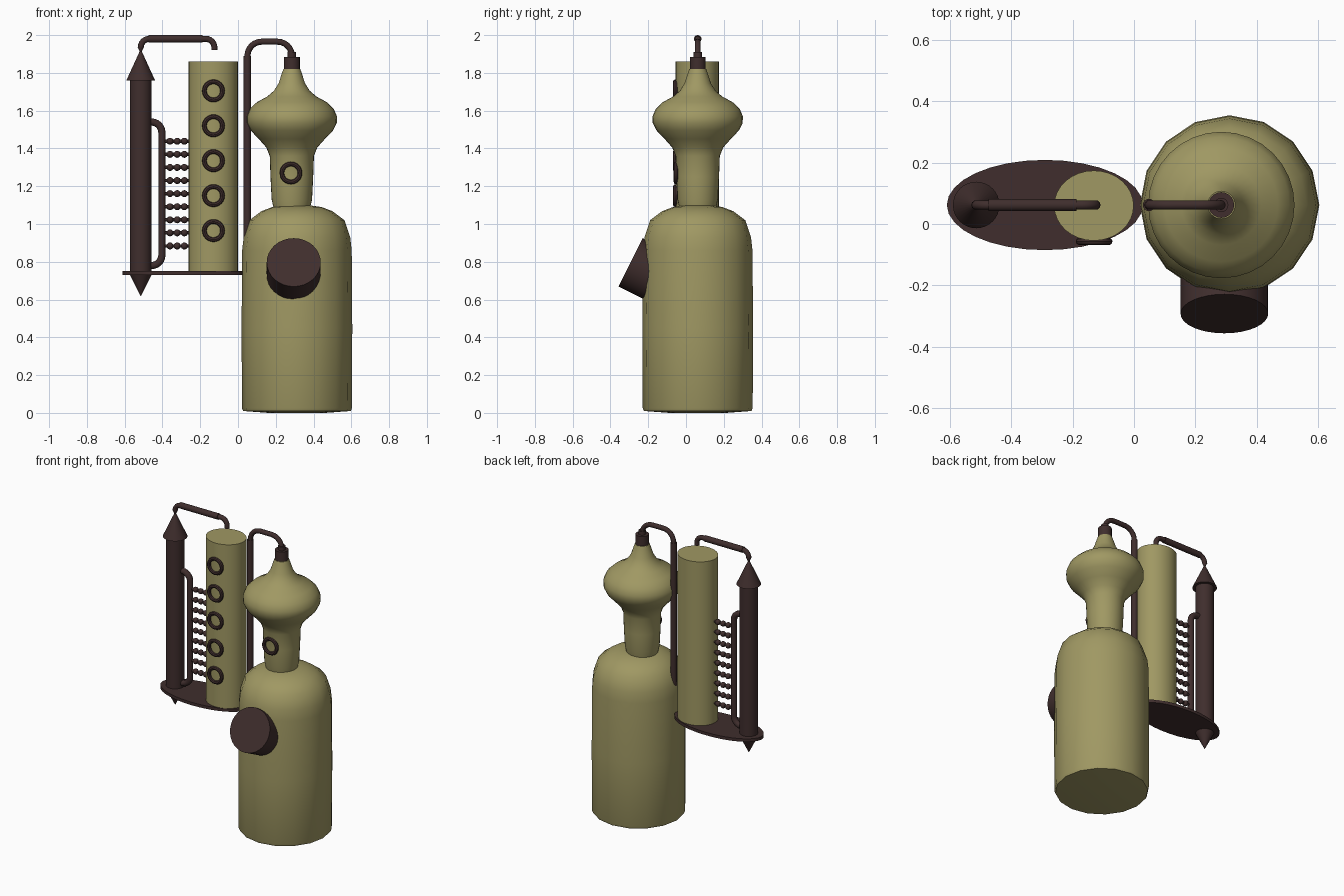
import bpy, bmesh, math
from mathutils import Vector, Matrix

if "Cube" in bpy.data.objects:
    bpy.data.objects.remove(bpy.data.objects["Cube"])

YC = 0.062  # shared depth axis


def material(name, rgb):
    m = bpy.data.materials.new(name)
    m.diffuse_color = (*rgb, 1)
    m.use_nodes = True
    m.node_tree.nodes["Principled BSDF"].inputs["Base Color"].default_value = m.diffuse_color
    return m


OLIVE = material("olive_metal", (0.35, 0.315, 0.125))
DARK = material("dark_metal", (0.05, 0.027, 0.026))


def finish(ob, mat, angle=40):
    ob.data.materials.append(mat)
    bpy.ops.object.select_all(action='DESELECT')
    ob.select_set(True)
    bpy.context.view_layer.objects.active = ob
    if ob.type == 'CURVE':
        bpy.ops.object.convert(target='MESH')
    bpy.ops.object.shade_smooth_by_angle(angle=math.radians(angle))
    return ob


def from_bmesh(name, bm, mat, angle=40):
    me = bpy.data.meshes.new(name)
    bmesh.ops.recalc_face_normals(bm, faces=bm.faces)
    bm.to_mesh(me)
    bm.free()
    ob = bpy.data.objects.new(name, me)
    bpy.context.collection.objects.link(ob)
    return finish(ob, mat, angle)


def lathe(name, x, profile, mat, seg=32, sy=1.0, y=YC):
    """Revolve (radius, z) points about a vertical axis, closing both ends."""
    bm = bmesh.new()
    rings = []
    for r, z in profile:
        rings.append([bm.verts.new((x + r * math.cos(2 * math.pi * i / seg),
                                    y + sy * r * math.sin(2 * math.pi * i / seg), z))
                      for i in range(seg)])
    for a, b in zip(rings, rings[1:]):
        for i in range(seg):
            j = (i + 1) % seg
            bm.faces.new((a[i], a[j], b[j], b[i]))
    bm.faces.new(rings[0])
    bm.faces.new(rings[-1])
    return from_bmesh(name, bm, mat)


def rod(name, a, b, r, mat, seg=32):
    a, b = Vector(a), Vector(b)
    rot = (b - a).to_track_quat('Z', 'Y').to_matrix().to_4x4()
    bm = bmesh.new()
    bmesh.ops.create_cone(bm, cap_ends=True, segments=seg, radius1=r, radius2=r,
                          depth=(b - a).length,
                          matrix=Matrix.Translation((a + b) / 2) @ rot)
    return from_bmesh(name, bm, mat)


def pipe(name, corners, r, bend, start_scale=1.0):
    """Tube through (x, z) corners with rounded bends."""
    pts = [Vector((x, YC, z)) for x, z in corners]
    path = [pts[0]]
    for p, c, n in zip(pts, pts[1:], pts[2:]):
        a = c + (p - c).normalized() * bend
        b = c + (n - c).normalized() * bend
        o = a + b - c
        for i in range(7):
            t = math.pi / 2 * i / 6
            path.append(o + (a - o) * math.cos(t) + (b - o) * math.sin(t))
    path.append(pts[-1])
    cu = bpy.data.curves.new(name, 'CURVE')
    cu.dimensions = '3D'
    cu.bevel_depth = r
    cu.bevel_resolution = 3
    cu.use_fill_caps = True
    sp = cu.splines.new('POLY')
    sp.points.add(len(path) - 1)
    for q, p in zip(sp.points, path):
        q.co = (*p, 1)
    sp.points[0].radius = start_scale
    ob = bpy.data.objects.new(name, cu)
    bpy.context.collection.objects.link(ob)
    return finish(ob, DARK)


def porthole(name, x, y, z):
    bpy.ops.mesh.primitive_torus_add(location=(x, y, z), rotation=(math.pi / 2, 0, 0),
                                     major_radius=0.048, minor_radius=0.012,
                                     major_segments=24, minor_segments=8)
    ob = bpy.context.object
    ob.name = name
    return finish(ob, DARK)


# Boiling pot with rounded shoulder
lathe("pot", 0.312, [(0.15, 0.0), (0.285, 0.01), (0.291, 0.025), (0.293, 0.45), (0.29, 0.86),
                     (0.282, 0.93), (0.252, 1.02), (0.188, 1.068), (0.13, 1.09), (0.08, 1.097)],
      OLIVE, seg=16)

# Tilted manway on the pot front
axis = Vector((0, 0.895, -0.446))
face = Vector((0.295, -0.293, 0.797))
rod("manway", face, face + axis * 0.24, 0.143, DARK)

# Onion-shaped still head, its neck and its cap
lathe("still_head", 0.285, [(0.095, 1.07), (0.098, 1.09), (0.107, 1.13), (0.113, 1.25), (0.117, 1.36),
                            (0.135, 1.405), (0.175, 1.45), (0.218, 1.495), (0.238, 1.535),
                            (0.239, 1.57), (0.222, 1.61), (0.185, 1.645), (0.13, 1.675),
                            (0.095, 1.705), (0.07, 1.745), (0.052, 1.80), (0.045, 1.82)], OLIVE)
lathe("head_cap", 0.285, [(0.042, 1.80), (0.042, 1.885)], DARK, 20)
porthole("neck_porthole", 0.28, -0.053, 1.27)

# Rectifying column with portholes
lathe("column", -0.131, [(0.13, 0.74), (0.13, 1.86)], OLIVE, 32, 0.88, 0.06)
for i, z in enumerate((1.705, 1.52, 1.335, 1.15, 0.965)):
    porthole(f"column_porthole_{i + 1}", -0.13, -0.057, z)

# Oval base plate
lathe("base_plate", -0.291, [(0.32, 0.73), (0.32, 0.75)], DARK, 32, 0.46)

# Condenser tube with pointed ends
lathe("condenser", -0.515, [(0.057, 0.745), (0.057, 1.765)], DARK)
lathe("condenser_top", -0.515, [(0.076, 1.76), (0.003, 1.92)], DARK)
lathe("condenser_tip", -0.515, [(0.002, 0.62), (0.059, 0.735)], DARK)

# Pipes
pipe("condenser_pipe", [(-0.515, 1.91), (-0.515, 1.98), (-0.125, 1.98), (-0.125, 1.92)],
     0.016, 0.045, 0.25)
rod("pipe_sleeve", (-0.475, YC, 1.98), (-0.187, YC, 1.98), 0.02, DARK, 16)
pipe("head_pipe", [(0.05, 0.88), (0.05, 1.965), (0.285, 1.965), (0.285, 1.87)], 0.016, 0.075)
rod("riser_sleeve", (0.049, YC, 0.88), (0.049, YC, 1.89), 0.02, DARK, 16)
rod("head_collar", (0.285, YC, 1.87), (0.285, YC, 1.91), 0.023, DARK, 16)
pipe("side_pipe", [(-0.48, 1.54), (-0.403, 1.54), (-0.403, 0.78), (-0.48, 0.78)], 0.02, 0.055)

# Beaded rungs between side pipe and column
for i in range(9):
    z = 1.438 - i * 0.0693
    bm = bmesh.new()
    for x in (-0.36, -0.322, -0.284):
        bmesh.ops.create_uvsphere(bm, u_segments=12, v_segments=8, radius=0.0185,
                                  matrix=Matrix.Translation((x, YC, z)))
    from_bmesh(f"rung_beads_{i + 1}", bm, DARK)
    rod(f"rung_{i + 1}", (-0.4, YC, z), (-0.25, YC, z), 0.009, DARK, 10)
